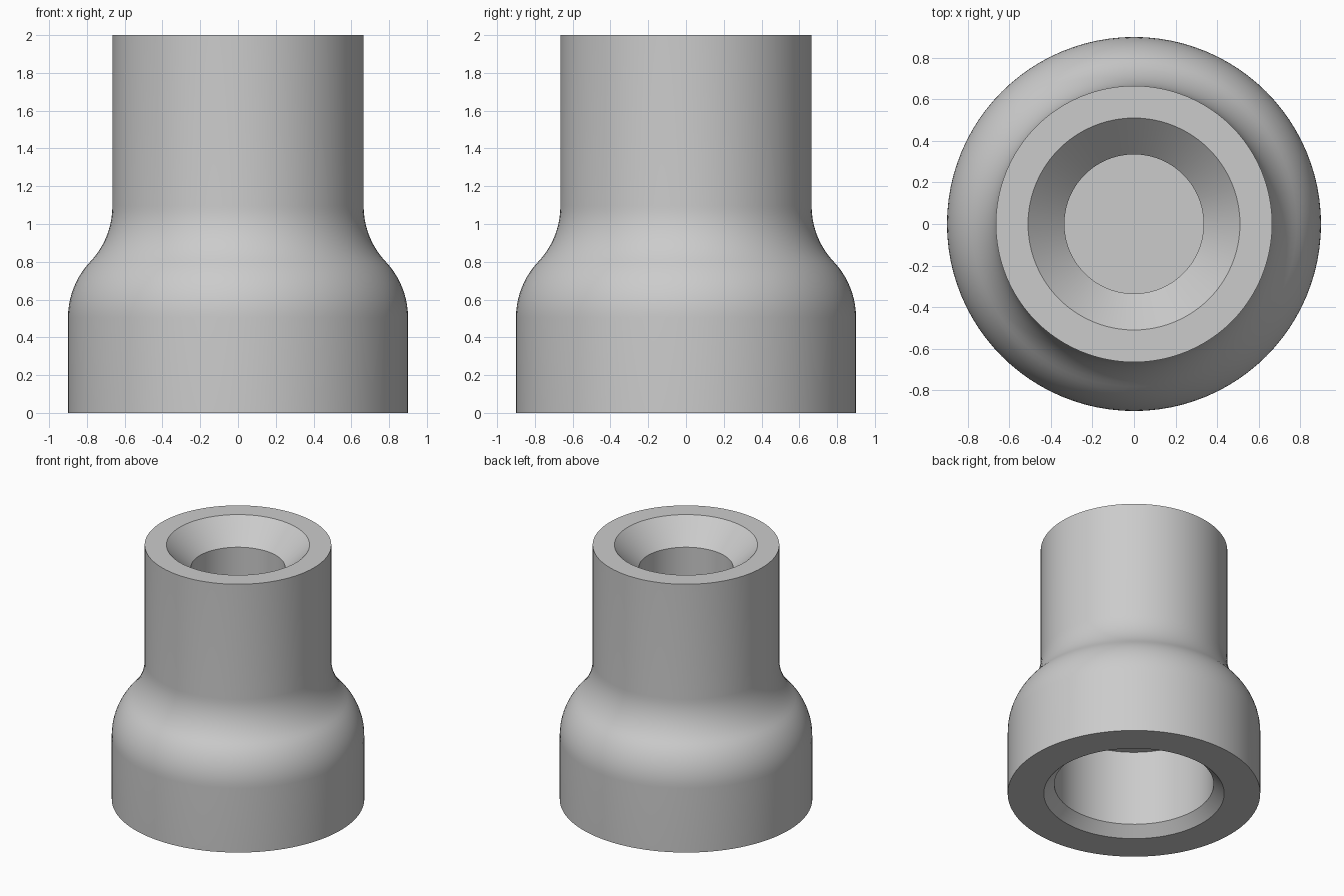
import bpy, bmesh, math

cube = bpy.data.objects.get("Cube")
if cube:
    bpy.data.objects.remove(cube, do_unlink=True)

BODY_R, NECK_R, HEIGHT = 0.9, 0.665, 2.0
CURVE_LOW, CURVE_HIGH = 0.505, 1.095
STEPS, SIDES = 10, 96

# Single plain grey
grey = bpy.data.materials.new("plain grey")
grey.use_nodes = True
colour = (0.6, 0.6, 0.6, 1)
grey.diffuse_color = colour
grey.node_tree.nodes["Principled BSDF"].inputs["Base Color"].default_value = colour


def shoulder():
    """Two equal tangent arcs, convex then concave, from body to neck."""
    dr, dz = (BODY_R - NECK_R) / 2, (CURVE_HIGH - CURVE_LOW) / 2
    sweep = 2 * math.atan(dr / dz)
    radius = dz / math.sin(sweep)
    angles = [sweep * i / STEPS for i in range(STEPS + 1)]
    low = [(BODY_R - radius * (1 - math.cos(a)), CURVE_LOW + radius * math.sin(a))
           for a in angles]
    high = [(NECK_R + radius * (1 - math.cos(a)), CURVE_HIGH - radius * math.sin(a))
            for a in reversed(angles[:-1])]
    return low + high


# Half section from the socket ceiling, round the outside, to the bore floor
socket = [(0, 0.667), (0.568, 0.667), (0.568, 0.075), (0.643, 0)]
bore = [(0.51, HEIGHT), (0.335, 1.825), (0.335, 1.33), (0, 1.33)]
profile = socket + [(BODY_R, 0)] + shoulder() + [(NECK_R, HEIGHT)] + bore

# Revolve the section about the vertical axis
bm = bmesh.new()
verts = [bm.verts.new((r, 0, z)) for r, z in profile]
edges = [bm.edges.new(pair) for pair in zip(verts, verts[1:])]
bmesh.ops.spin(bm, geom=verts + edges, cent=(0, 0, 0), axis=(0, 0, 1),
               angle=math.tau, steps=SIDES)
bmesh.ops.remove_doubles(bm, verts=bm.verts, dist=0.0005)
bmesh.ops.recalc_face_normals(bm, faces=bm.faces)
mesh = bpy.data.meshes.new("stepped_sleeve")
bm.to_mesh(mesh)
bm.free()
mesh.materials.append(grey)

sleeve = bpy.data.objects.new("stepped_sleeve", mesh)
bpy.context.collection.objects.link(sleeve)
bpy.ops.object.select_all(action="DESELECT")
sleeve.select_set(True)
bpy.context.view_layer.objects.active = sleeve
bpy.ops.object.shade_smooth_by_angle(angle=math.radians(30))
